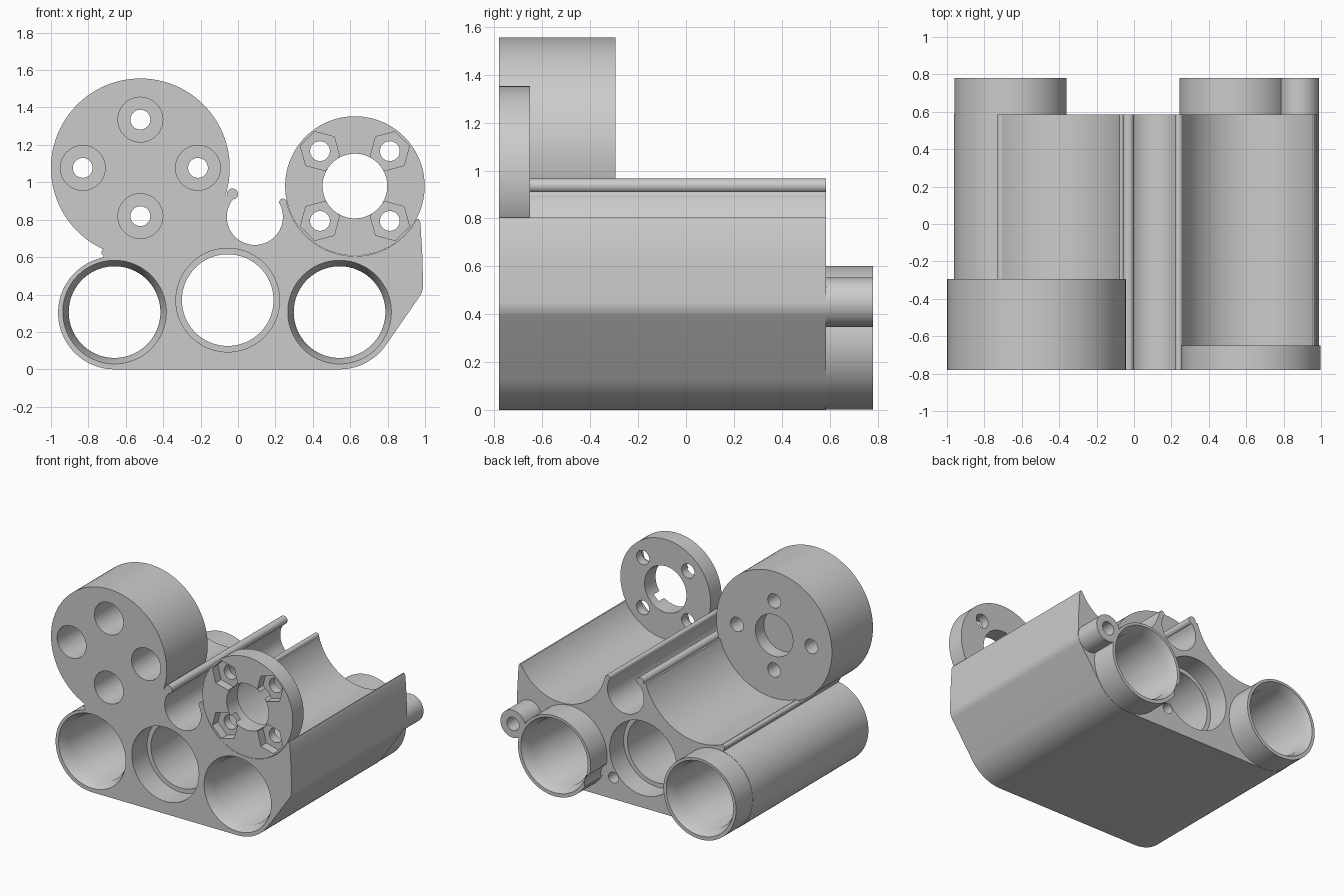
import bpy, bmesh
from math import cos, sin, radians, pi

if "Cube" in bpy.data.objects:
    bpy.data.objects.remove(bpy.data.objects["Cube"])

grey = bpy.data.materials.new("plain grey")
grey.use_nodes = True
grey.diffuse_color = (0.6, 0.6, 0.6, 1)
grey.node_tree.nodes["Principled BSDF"].inputs["Base Color"].default_value = (0.6, 0.6, 0.6, 1)

FRONT, BACK, TUBE_END = -0.78, 0.585, 0.78
OVER = 0.02  # how far cutters pass the surface


def finish(bm, name):
    bmesh.ops.recalc_face_normals(bm, faces=bm.faces)
    mesh = bpy.data.meshes.new(name)
    bm.to_mesh(mesh)
    bm.free()
    mesh.materials.append(grey)
    ob = bpy.data.objects.new(name, mesh)
    bpy.context.collection.objects.link(ob)
    return ob


def arc(centre, r, a0, a1, n):
    """Points on an arc in the XZ plane, angles in degrees."""
    angles = [radians(a0 + (a1 - a0) * i / n) for i in range(n + 1)]
    return [(centre[0] + r * cos(a), centre[1] + r * sin(a)) for a in angles]


def extrude(name, outline, y0, y1):
    bm = bmesh.new()
    face = bm.faces.new([bm.verts.new((x, y0, z)) for x, z in outline])
    new = bmesh.ops.extrude_face_region(bm, geom=[face])["geom"]
    moved = [v for v in new if isinstance(v, bmesh.types.BMVert)]
    bmesh.ops.translate(bm, verts=moved, vec=(0, y1 - y0, 0))
    return finish(bm, name)


def lathe(name, centre, steps, n=80, phase=0.0):
    """Turned solid along y; steps are (y, radius)."""
    bm = bmesh.new()
    rings = []
    for y, r in steps:
        rings.append([bm.verts.new((centre[0] + r * cos(phase + 2 * pi * i / n), y,
                                    centre[1] + r * sin(phase + 2 * pi * i / n)))
                      for i in range(n)])
    for a, b in zip(rings, rings[1:]):
        for i in range(n):
            j = (i + 1) % n
            bm.faces.new((a[i], a[j], b[j], b[i]))
    bm.faces.new(rings[0])
    bm.faces.new(rings[-1])
    return finish(bm, name)


def combine(target, other, operation):
    mod = target.modifiers.new(operation, "BOOLEAN")
    mod.operation = operation
    mod.solver = "EXACT"
    mod.object = other
    bpy.context.view_layer.objects.active = target
    bpy.ops.object.modifier_apply(modifier=mod.name)
    bpy.data.objects.remove(other)


def cut(centre, steps, n=64, phase=0.0):
    combine(frame, lathe("cutter", centre, steps, n, phase), "DIFFERENCE")


left_tube, right_tube, middle = (-0.66, 0.302), (0.543, 0.302), (-0.055, 0.37)
boss, pin = (0.885, 0.45), (0.19, 0.16)
drum, flange = (-0.522, 1.077), (0.625, 0.98)

# Main body: one cross-section with two cradles, a channel and rounded lips
outline = arc(left_tube, 0.302, 101, 270, 44)
outline += arc(right_tube, 0.302, 270, 325, 14)
outline += arc(boss, 0.105, -35, 0, 8)
outline += [(0.985, 0.62), (0.975, 0.785), (0.966, 0.805)]
outline += arc(flange, 0.375, -28, -167, 40)
outline += arc((0.24, 0.893), 0.02, 10, 170, 10)
outline += arc((0.09, 0.815), 0.15, 30, -220, 48)
outline += arc((-0.03, 0.937), 0.03, -70, 195, 18)
outline += arc(drum, 0.468, -18, -113, 32)
outline += arc((-0.71, 0.625), 0.02, 80, 240, 10)
frame = extrude("battery_and_motor_frame", outline, FRONT, BACK)

# Rear tube ends, screw boss, motor drum and front flange
for name, centre, r, y0, y1 in (
        ("left_tube_end", left_tube, 0.3, 0.5, TUBE_END),
        ("right_tube_end", right_tube, 0.3, 0.5, TUBE_END),
        ("screw_boss", boss, 0.103, 0.5, TUBE_END),
        ("motor_drum", drum, 0.478, FRONT, -0.295),
        ("front_flange", flange, 0.373, FRONT, -0.65)):
    combine(frame, lathe(name, centre, [(y0, r), (y1, r)], 96), "UNION")

# Outer bores with tapered mouths
for x in (left_tube[0], right_tube[0]):
    cut((x, 0.306), [(FRONT - OVER, 0.277), (FRONT, 0.277), (-0.71, 0.245),
                     (0.71, 0.245), (TUBE_END, 0.277), (TUBE_END + OVER, 0.277)], 80)

# Middle bore, stepped at both ends
cut(middle, [(FRONT - OVER, 0.277), (-0.6, 0.277), (-0.6, 0.245),
             (0.42, 0.245), (0.42, 0.277), (BACK + OVER, 0.277)], 80)

# Blind screw holes and clearance beside the right tube
cut(boss, [(0.4, 0.05), (TUBE_END + OVER, 0.05)], 32)
cut(pin, [(BACK + 0.001, 0.105), (TUBE_END + OVER, 0.105)], 48)
cut(pin, [(0.4, 0.04), (BACK + OVER, 0.04)], 32)

# Drum: counterbored screw holes and a shaft recess behind
for dx, dz in ((0.308, 0), (-0.308, 0), (0, 0.258), (0, -0.258)):
    cut((drum[0] + dx, drum[1] + dz),
        [(FRONT - OVER, 0.12), (-0.42, 0.12), (-0.42, 0.053), (-0.27, 0.053)], 48)
cut(drum, [(-0.395, 0.155), (-0.27, 0.155)])

# Flange: centre opening, then hex nut pockets with screw holes
cut(flange, [(FRONT - OVER, 0.173), (-0.62, 0.173)])
for angle in (45, 135, 225, 315):
    a = radians(angle)
    spot = (flange[0] + 0.264 * cos(a), flange[1] + 0.264 * sin(a))
    cut(spot, [(FRONT - OVER, 0.108), (-0.715, 0.108)], 6, a + pi / 6)
    cut(spot, [(FRONT - OVER, 0.053), (-0.62, 0.053)], 32)

bpy.ops.object.select_all(action="DESELECT")
frame.select_set(True)
bpy.context.view_layer.objects.active = frame
bpy.ops.object.shade_smooth_by_angle(angle=radians(28))
